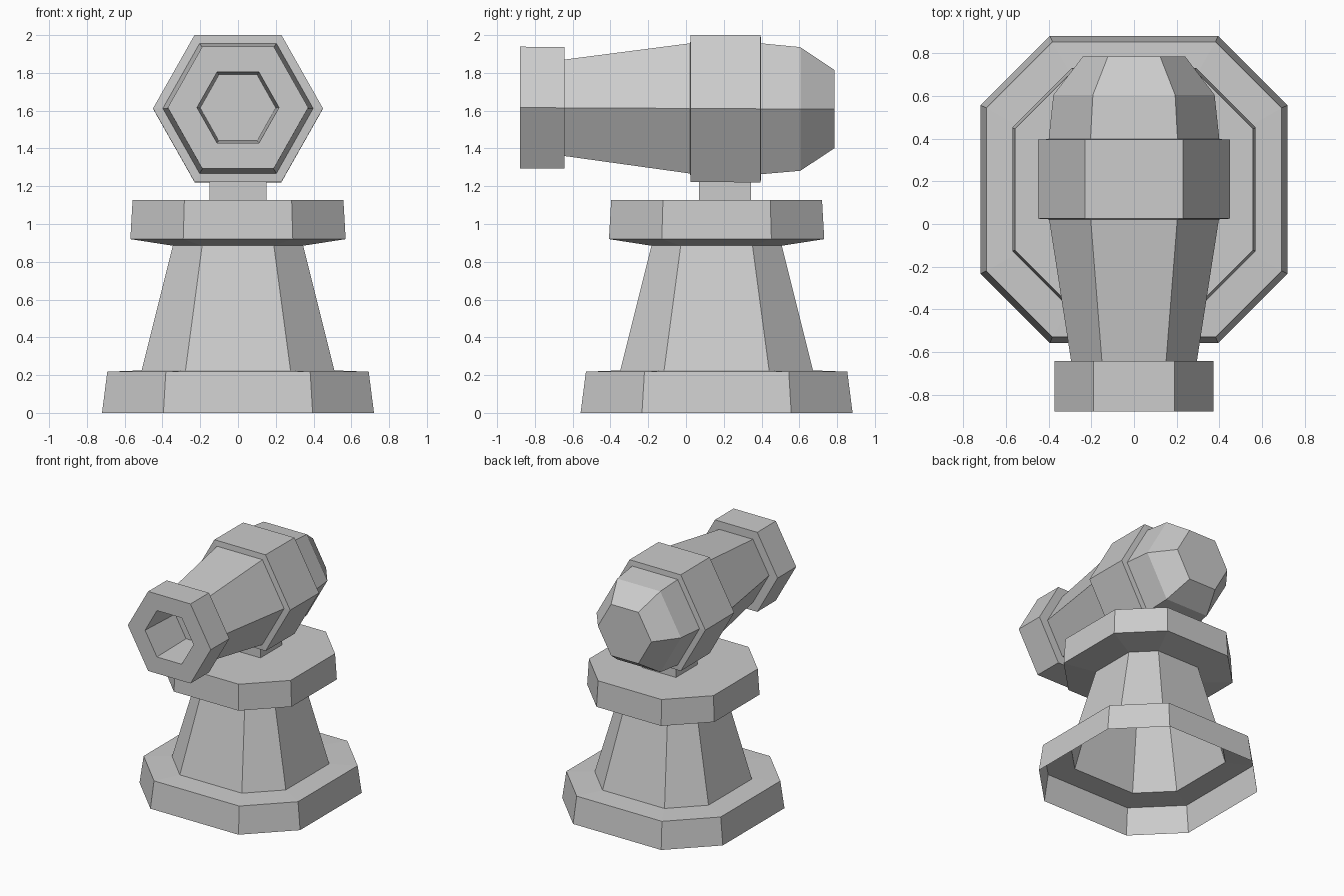
import bpy, bmesh
from mathutils import Vector

cube = bpy.data.objects.get("Cube")
if cube:
    bpy.data.objects.remove(cube, do_unlink=True)

grey = bpy.data.materials.new("stone grey")
grey.use_nodes = True
colour = (0.6, 0.6, 0.6, 1)
grey.diffuse_color = colour
grey.node_tree.nodes["Principled BSDF"].inputs["Base Color"].default_value = colour


def octagon(z, r, h, cy=0.162):
    """Octagon with flat sides at distance r and half side length h."""
    pts = [(r, -h), (r, h), (h, r), (-h, r), (-r, h), (-r, -h), (-h, -r), (h, -r)]
    return [Vector((x, y + cy, z)) for x, y in pts]


def hexagon(y, r, cz):
    """Upright hexagon with a flat top, facing along y."""
    f, a = r * 0.51, r * 0.866
    pts = [(r, 0), (f, a), (-f, a), (-r, 0), (-f, -a), (f, -a)]
    return [Vector((x, y, z + cz)) for x, z in pts]


def loft(name, rings, cap_start, cap_end):
    """Join successive rings with flat quads, optionally capping the ends."""
    bm = bmesh.new()
    loops = [[bm.verts.new(p) for p in ring] for ring in rings]
    n = len(loops[0])
    for a, b in zip(loops, loops[1:]):
        for i in range(n):
            j = (i + 1) % n
            bm.faces.new((a[i], a[j], b[j], b[i]))
    if cap_start:
        bm.faces.new(loops[0][::-1])
    if cap_end:
        bm.faces.new(loops[-1])
    bmesh.ops.recalc_face_normals(bm, faces=bm.faces)
    mesh = bpy.data.meshes.new(name)
    bm.to_mesh(mesh)
    bm.free()
    mesh.materials.append(grey)
    obj = bpy.data.objects.new(name, mesh)
    bpy.context.collection.objects.link(obj)
    return obj


# Pedestal: hollow shell open at the bottom (z, flat distance, half side)
pedestal = [(0, 0.72, 0.395), (0.218, 0.692, 0.382), (0.225, 0.51, 0.278),
            (0.885, 0.345, 0.19), (0.92, 0.57, 0.29), (1.128, 0.558, 0.284)]
loft("pedestal", [octagon(*p) for p in pedestal], False, True)

# Barrel: bore floor, muzzle, tapered tube, band and breech (y, radius)
barrel = [(-0.52, 0.20), (-0.88, 0.217), (-0.88, 0.372), (-0.642, 0.372),
          (-0.642, 0.295), (0.022, 0.398), (0.025, 0.45), (0.395, 0.45),
          (0.398, 0.40), (0.605, 0.378), (0.785, 0.24)]
loft("barrel", [hexagon(y, r, 1.612 - 0.005 * y) for y, r in barrel], True, True)

# Swivel post between pedestal and barrel
post = [[Vector((x, y, z)) for x, y in
         ((0.152, 0.07), (0.152, 0.345), (-0.152, 0.345), (-0.152, 0.07))]
        for z in (1.12, 1.24)]
loft("swivel_post", post, True, True)
